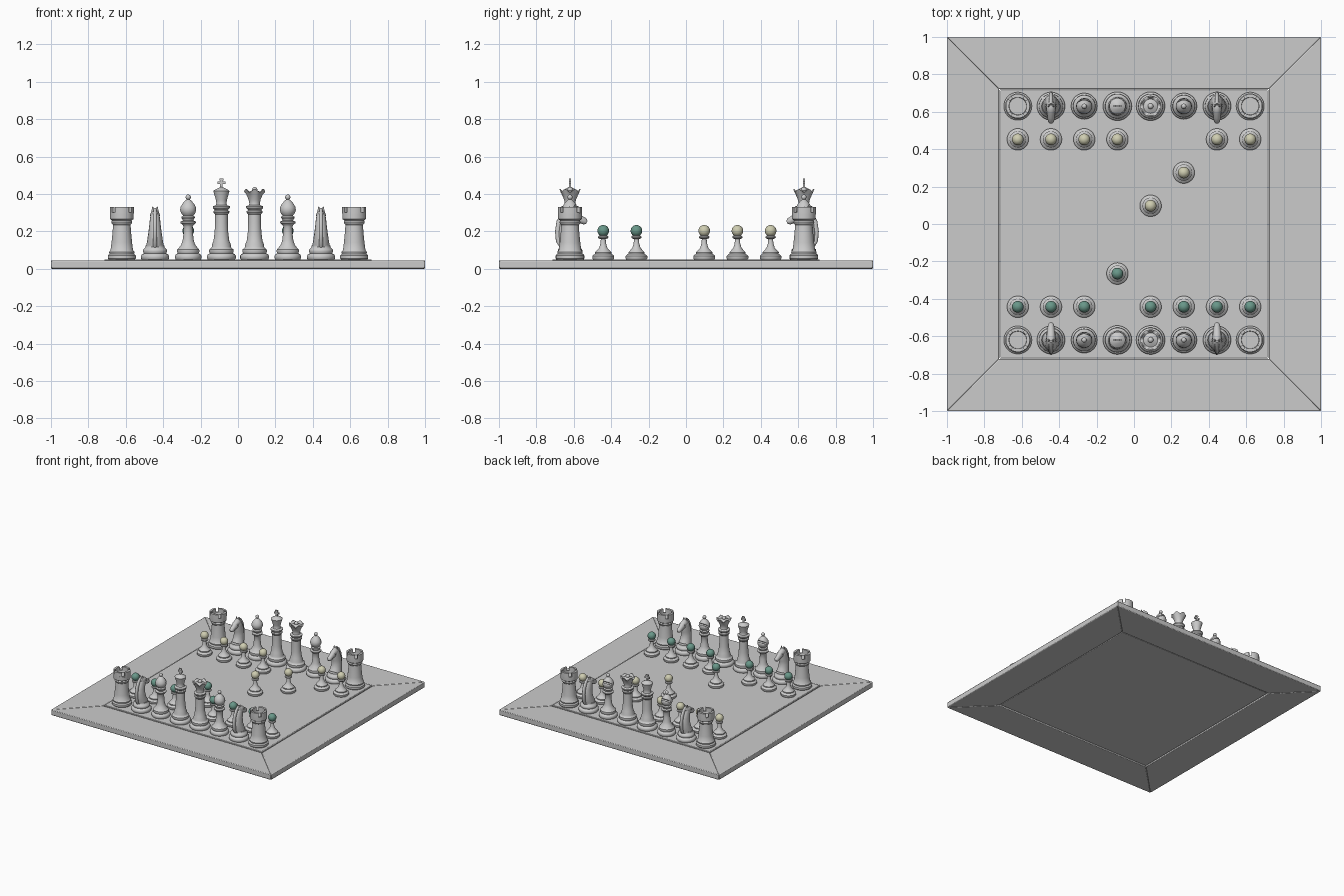
import bpy, bmesh
from math import sin, cos, pi, radians
from mathutils import Vector, Matrix

cube = bpy.data.objects.get("Cube")
if cube:
    bpy.data.objects.remove(cube, do_unlink=True)


def material(name, rgb):
    m = bpy.data.materials.new(name)
    m.use_nodes = True
    m.diffuse_color = (*rgb, 1)
    m.node_tree.nodes["Principled BSDF"].inputs["Base Color"].default_value = (*rgb, 1)
    return m


GREY = material("grey", (0.6, 0.6, 0.6))
CREAM = material("cream", (0.62, 0.61, 0.44))
TEAL = material("teal", (0.14, 0.31, 0.25))


def finish(name, bm, mat=GREY, angle=35):
    bmesh.ops.recalc_face_normals(bm, faces=bm.faces)
    me = bpy.data.meshes.new(name)
    bm.to_mesh(me)
    bm.free()
    me.materials.append(mat)
    me.shade_smooth()
    me.set_sharp_from_angle(angle=radians(angle))
    return me


def place(name, me, loc=(0, 0, 0), turn=0):
    ob = bpy.data.objects.new(name, me)
    ob.location = loc
    ob.rotation_euler.z = turn
    bpy.context.collection.objects.link(ob)
    return ob


def skin(bm, rings):
    """Bridge rings of points into a capped tube."""
    loops = [[bm.verts.new(p) for p in ring] for ring in rings]
    n = len(loops[0])
    for a, b in zip(loops, loops[1:]):
        for i in range(n):
            bm.faces.new((a[i], a[(i + 1) % n], b[(i + 1) % n], b[i]))
    bm.faces.new(loops[0])
    bm.faces.new(loops[-1])


def lathe(bm, profile, n=36):
    skin(bm, [[(r * cos(2 * pi * i / n), r * sin(2 * pi * i / n), z)
               for i in range(n)] for r, z in profile])


def ball(bm, r, z, x=0, y=0):
    bmesh.ops.create_uvsphere(bm, u_segments=24, v_segments=14, radius=r,
                              matrix=Matrix.Translation((x, y, z)))


def box(bm, size, centre, tilt=0):
    bmesh.ops.create_cube(bm, size=1, matrix=Matrix.Translation(centre)
                          @ Matrix.Rotation(tilt, 4, 'X') @ Matrix.Diagonal((*size, 1)))


def loft(bm, path, n=16):
    """Oval tube along (y, z, depth, half width) stations in the YZ plane."""
    pts = [Vector((0, s[0], s[1])) for s in path]
    rings = []
    for i, (y, z, d, w) in enumerate(path):
        t = (pts[min(i + 1, len(pts) - 1)] - pts[max(i - 1, 0)]).normalized()
        side = Vector((0, t.z, -t.y))
        rings.append([pts[i] + side * d * cos(2 * pi * k / n)
                      + Vector((w * sin(2 * pi * k / n), 0, 0)) for k in range(n)])
    skin(bm, rings)


# Board: four mitred frame rails and a centre panel
H = 0.045
INNER = 0.72


def bevelled(ob, width):
    mod = ob.modifiers.new("soft_edges", 'BEVEL')
    mod.width = width
    mod.segments = 2


bm = bmesh.new()
rail = [(-1, -1), (1, -1), (INNER, -INNER), (-INNER, -INNER)]
skin(bm, [[(x, y, z) for x, y in rail] for z in (0, H)])
rail_mesh = finish("frame_rail", bm)
for i, side in enumerate(("front", "left", "back", "right")):
    bevelled(place(side + "_frame_rail", rail_mesh, turn=i * pi / 2), 0.005)
bm = bmesh.new()
box(bm, (1.43, 1.43, 0.046), (0, 0, 0.027))
bevelled(place("board_panel", finish("board_panel", bm)), 0.004)


# Stepped base shared by the larger pieces; heights measured from the panel
def foot(r):
    return [(r * .95, 0), (r, .006), (r, .02), (r * .93, .028), (r * .8, .033),
            (r * .86, .042), (r * .84, .054), (r * .7, .062), (r * .66, .068)]


# Rook: tower with four merlons
bm = bmesh.new()
lathe(bm, [(.07, 0), (.075, .006), (.075, .022), (.066, .03), (.068, .04), (.06, .05),
           (.055, .09), (.049, .15), (.047, .185), (.054, .192), (.056, .2),
           (.052, .208), (.063, .216), (.064, .25), (.05, .25), (.046, .235)])
for k in range(4):
    start, n = k * pi / 2 - .62, 8
    arc = [start + 1.24 * i / n for i in range(n + 1)]
    outline = ([(.064 * cos(a), .064 * sin(a)) for a in arc]
               + [(.047 * cos(a), .047 * sin(a)) for a in reversed(arc)])
    skin(bm, [[(x, y, z) for x, y in outline] for z in (.245, .281)])
rook = finish("rook", bm)

# Knight: base, neck, head, mane and ears, facing +y
bm = bmesh.new()
lathe(bm, foot(.075) + [(.05, .075)])
loft(bm, [(0, .07, .05, .047), (-.012, .1, .047, .042), (-.018, .14, .044, .036),
          (-.014, .18, .043, .031), (-.002, .22, .04, .027), (.008, .25, .026, .02),
          (.01, .262, .008, .008)])
loft(bm, [(-.025, .25, .012, .012), (-.005, .242, .03, .024), (.025, .23, .029, .024),
          (.055, .215, .021, .019), (.08, .203, .018, .017), (.09, .198, .008, .009)])
loft(bm, [(-.045, .07, .012, .012), (-.062, .1, .014, .012), (-.066, .15, .014, .012),
          (-.058, .2, .015, .012), (-.036, .242, .015, .011), (-.008, .268, .01, .008)])
for sx in (-1, 1):
    bmesh.ops.create_cone(bm, cap_ends=True, segments=10, radius1=.011, radius2=.002,
                          depth=.04, matrix=Matrix.Translation((sx * .012, -.002, .263)))
    ball(bm, .006, .236, sx * .021, .03)
knight = finish("knight", bm, angle=50)

# Bishop: mitre head with a slanted cut
bm = bmesh.new()
lathe(bm, foot(.07) + [(.038, .078), (.03, .1), (.025, .14), (.024, .175), (.03, .186),
                       (.041, .194), (.041, .202), (.028, .208), (.03, .215),
                       (.036, .222), (.036, .228), (.027, .234), (.036, .244),
                       (.043, .262), (.041, .28), (.031, .298), (.018, .313), (.008, .321)])
body = place("bishop_body", finish("bishop", bm))
bm = bmesh.new()
box(bm, (.12, .07, .011), (0, .04, .29), radians(35))
cutter = place("slit_cutter", finish("slit_cutter", bm))
cutter.hide_render = True
cut = body.modifiers.new("slit", 'BOOLEAN')
cut.operation = 'DIFFERENCE'
cut.object = cutter
bpy.context.view_layer.update()
bishop = bpy.data.meshes.new_from_object(
    body.evaluated_get(bpy.context.evaluated_depsgraph_get()))
for ob in (body, cutter):
    bpy.data.objects.remove(ob, do_unlink=True)
bm = bmesh.new()
ball(bm, .014, .333)
finial = finish("bishop_finial", bm)

# Stem and collars shared by king and queen
stem = foot(.077) + [(.05, .08), (.042, .1), (.036, .15), (.034, .2), (.034, .24),
                     (.042, .25), (.042, .258), (.035, .264), (.046, .276),
                     (.046, .284), (.03, .29)]

# King: flared crown, dome and cross
bm = bmesh.new()
lathe(bm, stem + [(.027, .3), (.03, .32), (.041, .358), (.043, .366), (.036, .372),
                  (.02, .38), (.008, .386)])
for size, z in (((.013, .01, .055), .405), ((.042, .01, .014), .41), ((.022, .01, .01), .428)):
    box(bm, size, (0, 0, z))
king = finish("king", bm)

# Queen: scalloped hollow crown with a central ball
bm = bmesh.new()
lathe(bm, stem + [(.028, .3), (.032, .32), (.045, .35), (.056, .376), (.05, .377),
                  (.038, .357), (.02, .366), (.008, .37)], 48)
for v in bm.verts:
    if v.co.z > .37 and v.co.xy.length > .04:
        a = Vector((1, 0)).angle_signed(v.co.xy)
        v.co.z -= .008 * (1 + cos(6 * a))
ball(bm, .015, .372)
queen = finish("queen", bm)

# Pawn: grey body and a coloured ball
bm = bmesh.new()
lathe(bm, [(.054, 0), (.058, .006), (.058, .018), (.05, .026), (.043, .03), (.044, .038),
           (.034, .048), (.022, .062), (.015, .085), (.013, .108), (.026, .114),
           (.028, .12), (.024, .126), (.013, .13), (.012, .14)])
pawn = finish("pawn", bm)
heads = []
for mat in (TEAL, CREAM):
    bm = bmesh.new()
    ball(bm, .031, .153)
    heads.append(finish("pawn_head", bm, mat))

# Set up both sides, with three pawns moved forward
STEP = 0.1775
TOP = 0.05
order = [("rook", rook), ("knight", knight), ("bishop", bishop), ("king", king),
         ("queen", queen), ("bishop", bishop), ("knight", knight), ("rook", rook)]
advance = {(0, 3): 1, (1, 4): 2, (1, 5): 1}
for s, side in enumerate(("front", "back")):
    forward = 1 - 2 * s
    home = -.62 if s == 0 else .63
    for col, (name, me) in enumerate(order):
        x = (col - 3.5) * STEP
        tag = f"{side}_{name}_{col + 1}"
        spot = (x, home, TOP)
        place(tag, me, spot, pi if s and name == "knight" else 0)
        if name == "bishop":
            place(tag + "_finial", finial, spot)
        y = home + forward * STEP * (1 + advance.get((s, col), 0))
        place(f"{side}_pawn_{col + 1}", pawn, (x, y, TOP))
        place(f"{side}_pawn_head_{col + 1}", heads[s], (x, y, TOP))
